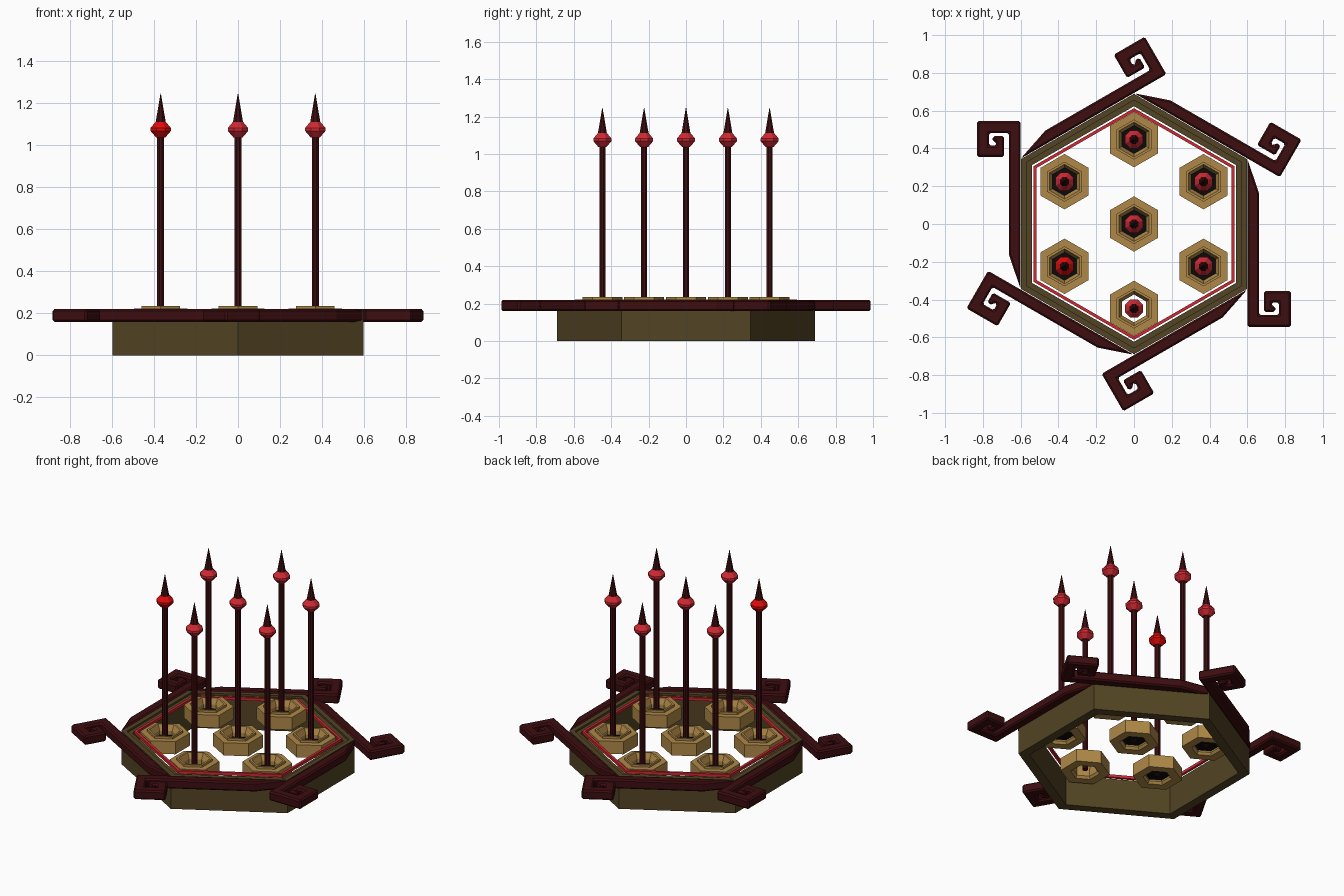
import bpy, bmesh, math
from mathutils import Matrix

if "Cube" in bpy.data.objects:
    bpy.data.objects.remove(bpy.data.objects["Cube"])


def material(name, rgb):
    m = bpy.data.materials.new(name)
    m.diffuse_color = (*rgb, 1)
    m.use_nodes = True
    m.node_tree.nodes["Principled BSDF"].inputs["Base Color"].default_value = m.diffuse_color
    return m


MAROON = material("dark maroon", (0.047, 0.004, 0.005))
OLIVE = material("dark olive", (0.085, 0.058, 0.017))
TAN = material("tan", (0.43, 0.25, 0.065))
CRIMSON = material("crimson", (0.62, 0.022, 0.032))
RED = material("bright red", (0.75, 0.003, 0.003))
BLACK = material("near black", (0.004, 0.003, 0.003))


def finish(name, bm, mat, loc=(0, 0, 0)):
    bmesh.ops.recalc_face_normals(bm, faces=bm.faces)
    me = bpy.data.meshes.new(name)
    bm.to_mesh(me)
    bm.free()
    me.materials.append(mat)
    ob = bpy.data.objects.new(name, me)
    ob.location = loc
    bpy.context.collection.objects.link(ob)
    return ob


def lathe(name, profile, sides, mat, loc=(0, 0, 0), closed=False, turn=0.0):
    """Turn (radius, z) points into a faceted solid; closed joins last to first."""
    bm = bmesh.new()
    rings = []
    for r, z in profile:
        rings.append([bm.verts.new((r * math.cos(turn + math.tau * i / sides),
                                    r * math.sin(turn + math.tau * i / sides), z))
                      for i in range(sides)])
    pairs = list(zip(rings, rings[1:])) + ([(rings[-1], rings[0])] if closed else [])
    for a, b in pairs:
        for i in range(sides):
            j = (i + 1) % sides
            bm.faces.new((a[i], a[j], b[j], b[i]))
    if not closed:
        bm.faces.new(rings[0][::-1])
        bm.faces.new(rings[-1])
    return finish(name, bm, mat, loc)


HEX = math.pi / 6            # corners on +y and -y
K = 1 / math.cos(HEX)        # flat distance -> corner radius


def hex_ring(name, profile, mat, loc=(0, 0, 0)):
    return lathe(name, [(r * K, z) for r, z in profile], 6, mat, loc, True, HEX)


# Open hexagonal frame with a stepped rim, and the thin red inlay inside it
hex_ring("hex_frame", [(0.597, 0), (0.597, 0.215), (0.568, 0.215),
                       (0.568, 0.203), (0.54, 0.203), (0.54, 0)], OLIVE)
hex_ring("red_inlay", [(0.531, 0.2), (0.531, 0.218), (0.515, 0.218), (0.515, 0.2)], CRIMSON)

# Six arms ending in square spirals
ARM = [(0.6, 0.345), (0.663, 0.16), (0.663, -0.482), (0.767, -0.482), (0.767, -0.415),
       (0.73, -0.415), (0.73, -0.435), (0.748, -0.435), (0.748, -0.465), (0.688, -0.465),
       (0.688, -0.355), (0.83, -0.355), (0.83, -0.545), (0.601, -0.545)]
for k in range(6):
    bm = bmesh.new()
    face = bm.faces.new([bm.verts.new((x, y, 0.16)) for x, y in ARM])
    ext = bmesh.ops.extrude_face_region(bm, geom=[face])
    top = [v for v in ext["geom"] if isinstance(v, bmesh.types.BMVert)]
    bmesh.ops.translate(bm, verts=top, vec=(0, 0, 0.06))
    bm.transform(Matrix.Rotation(k * math.pi / 3, 4, "Z"))
    arm = finish(f"spiral_arm_{k + 1}", bm, MAROON)
    bev = arm.modifiers.new("edge", "BEVEL")
    bev.width = 0.009
    bev.segments = 1

# Seven sockets, each with a spear standing in it
SPOTS = [(0, 0), (0, 0.447), (0.368, 0.224), (0.368, -0.224),
         (0, -0.447), (-0.368, -0.224), (-0.368, 0.224)]
for n, (x, y) in enumerate(SPOTS, 1):
    at = (x, y, 0)
    hex_ring(f"socket_{n}", [(0.127, 0.14), (0.127, 0.222), (0.092, 0.222), (0.092, 0.236),
                             (0.08, 0.236), (0.064, 0.2), (0.064, 0.155), (0.075, 0.14)],
             TAN, at)
    if (x, y) != (0, -0.447):        # the front socket is open
        lathe(f"socket_floor_{n}", [(0.066 * K, 0.165), (0.066 * K, 0.174)], 6,
              BLACK, at, turn=HEX)
    lathe(f"shaft_{n}", [(0.018, 0.16), (0.018, 1.06)], 8, MAROON, at, turn=math.pi / 8)
    lathe(f"gem_{n}", [(0.024, 1.038), (0.052, 1.068), (0.052, 1.083), (0.026, 1.112)], 8,
          RED if n == 6 else CRIMSON, at, turn=math.pi / 8)
    lathe(f"spear_tip_{n}", [(0.027, 1.105), (0.001, 1.247)], 8, MAROON, at, turn=math.pi / 8)
